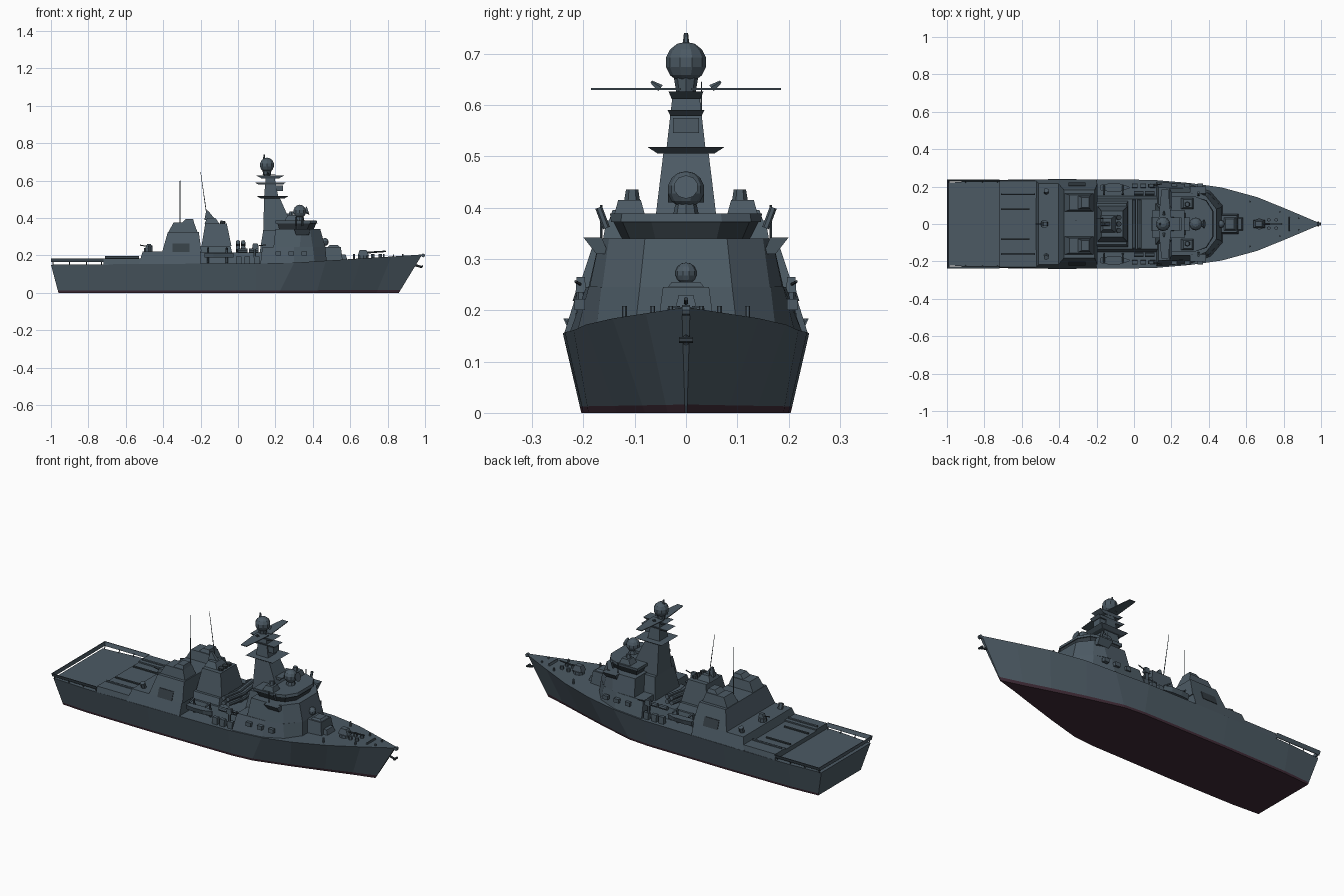
import bpy, bmesh, math
from mathutils import Vector, Matrix


def material(name, rgb):
    m = bpy.data.materials.new(name)
    m.diffuse_color = (*rgb, 1)
    return m


GREY = material("naval grey", (0.072, 0.102, 0.127))
DARK = material("dark fittings", (0.035, 0.048, 0.058))
RED = material("antifouling red", (0.05, 0.024, 0.038))


def finish(name, bm, *mats):
    bmesh.ops.recalc_face_normals(bm, faces=bm.faces)
    me = bpy.data.meshes.new(name)
    bm.to_mesh(me)
    bm.free()
    for m in mats:
        me.materials.append(m)
    ob = bpy.data.objects.new(name, me)
    bpy.context.collection.objects.link(ob)
    return ob


def loft(name, rings, *mats):
    """Closed solid through rings holding equal numbers of points."""
    bm = bmesh.new()
    vs = [[bm.verts.new(p) for p in r] for r in rings]
    n = len(vs[0])
    for a, b in zip(vs, vs[1:]):
        for i in range(n):
            bm.faces.new((a[i], a[(i + 1) % n], b[(i + 1) % n], b[i]))
    bm.faces.new(vs[0][::-1])
    bm.faces.new(vs[-1])
    return finish(name, bm, *mats)


def deckhouse(name, levels, mat=GREY):
    """levels: (z, half outline from aft to fore), mirrored across the centreline."""
    return loft(name, [[(x, y, z) for x, y in h] + [(x, -y, z) for x, y in h[::-1]]
                       for z, h in levels], mat)


def block(name, bottom, top, y=0, y_top=None, mat=GREY):
    """Tapered box from (x0, x1, half width, z) pairs; off-centre boxes are mirrored."""
    y_top = y if y_top is None else y_top
    for s in ((1, -1) if y else (1,)):
        rings = [[(a, s * c - h, z), (b, s * c - h, z), (b, s * c + h, z), (a, s * c + h, z)]
                 for (a, b, h, z), c in ((bottom, y), (top, y_top))]
        loft(name, rings, mat)


def tube(name, p, q, r, r2=None, n=8, mat=GREY):
    p, q = Vector(p), Vector(q)
    bm = bmesh.new()
    rot = (q - p).to_track_quat('Z', 'Y').to_matrix().to_4x4()
    bmesh.ops.create_cone(bm, cap_ends=True, segments=n, radius1=r, radius2=r if r2 is None else r2,
                          depth=(q - p).length, matrix=Matrix.Translation((p + q) / 2) @ rot)
    return finish(name, bm, mat)


def ball(name, c, r, mat=GREY):
    bm = bmesh.new()
    bmesh.ops.create_uvsphere(bm, u_segments=10, v_segments=7, radius=r, matrix=Matrix.Translation(c))
    return finish(name, bm, mat)


# Hull stations: keel x, keel half width, deck x, deck half width, deck z
stations = [(-.96, .19, -1, .22, .15), (-.8, .2, -.8, .235, .152), (-.4, .204, -.4, .24, .155),
            (.1, .2, .1, .236, .157), (.22, .19, .3, .219, .161), (.42, .135, .47, .195, .172),
            (.6, .08, .66, .143, .184), (.74, .036, .82, .078, .194), (.86, .002, .985, .008, .205)]
rings = []
for xb, yb, xt, yt, zt in stations:
    half = [(xb + (xt - xb) * t, yb + (yt - yb) * t, zt * t) for t in (0, .08, 1)]
    rings.append(half + [(x, -y, z) for x, y, z in half[::-1]])
hull = loft("hull", rings, GREY, RED)
for f in hull.data.polygons:
    f.material_index = 1 if max(hull.data.vertices[v].co.z for v in f.vertices) < .02 else 0

# Flight deck safety screens
block("side_screen", (-1, -.72, .002, .164), (-1, -.72, .002, .184), .228, .237)
block("stern_screen", (-.998, -.992, .228, .164), (-1, -.996, .235, .184))
for x in (-.99, -.9, -.81, -.73):
    for s in (1, -1):
        tube("screen_post", (x, s * .222, .15), (x, s * .229, .168), .003, n=4)

# Raised aft deck, hangar and uptakes
block("aft_deck_wing", (-.72, -.52, .048, .15), (-.72, -.52, .046, .184), .188, .184)
block("aft_deck_floor", (-.72, -.52, .145, .15), (-.72, -.52, .145, .176))
for y in (.08, -.08):
    tube("deck_rail", (-.71, y, .18), (-.56, y, .18), .006, n=6, mat=DARK)
    tube("stowed_boom", (-.71, y * 2, .19), (-.53, y * 2, .19), .006, n=6)
block("hangar_base", (-.53, -.2, .238, .153), (-.51, -.2, .217, .22))
block("hangar", (-.405, -.195, .217, .22), (-.375, -.21, .182, .325))
block("hangar_door", (-.35, -.26, .003, .218), (-.35, -.26, .003, .265), .218, .202, DARK)
block("aft_uptake", (-.375, -.215, .05, .32), (-.345, -.235, .04, .375), .115)
block("uptake_hood", (-.30, -.235, .035, .375), (-.28, -.24, .028, .395), .115)
tube("aft_whip_aerial", (-.31, .02, .32), (-.31, .02, .6), .003, .0015, n=5)
tube("aft_gun_mount", (-.48, 0, .22), (-.48, 0, .24), .022)
block("aft_gun", (-.495, -.46, .012, .24), (-.485, -.465, .01, .262))
tube("aft_gun_barrel", (-.485, 0, .248), (-.525, 0, .255), .003, n=5, mat=DARK)
for s in (1, -1):
    tube("aft_decoy_launcher", (-.47, s * .17, .22), (-.47, s * .18, .25), .014, n=6)

# Midships deckhouse and main funnel
block("midships_house", (-.2, .15, .15, .155), (-.2, .15, .135, .215))
block("funnel_base", (-.2, -.03, .125, .21), (-.2, -.04, .11, .25))
block("funnel", (-.195, -.035, .095, .25), (-.175, -.06, .07, .37))
block("funnel_cap", (-.18, -.1, .045, .37), (-.165, -.12, .03, .4))
block("funnel_fin", (-.18, -.12, .012, .39), (-.17, -.16, .005, .44))
for y in (-.035, 0, .035):
    tube("exhaust_pipe", (-.085, y, .36), (-.08, y, .385), .014, n=8, mat=DARK)
tube("tilted_whip_aerial", (-.165, .03, .40), (-.2, .03, .645), .0025, .0012, n=5)

# Boats with davits and missile tubes on each side
for s in (1, -1):
    loft("launch_boat", [[(x, s * .195 + w * a, .2 + b) for a, b in
                          ((-1, .014), (1, .014), (.6, -.012), (-.6, -.012))]
                         for x, w in ((-.18, .014), (-.13, .022), (-.07, .02), (-.025, .004))], GREY)
    for x in (-.16, -.06):
        tube("davit_post", (x, s * .16, .16), (x, s * .165, .24), .006, n=5)
        tube("davit_arm", (x, s * .165, .24), (x, s * .205, .232), .005, n=5)
    for i in range(4):
        x = .0 + .028 * (i % 2)
        z = .222 + .028 * (i // 2)
        tube("missile_tube", (x, -s * .03, z), (x, s * .13, z + .02), .012, n=8)
    for x in (-.01, .035, .085):
        block("deck_locker", (x, x + .03, .012, .155), (x, x + .03, .01, .195), .205)
    tube("life_raft", (.0, s * .165, .225), (.05, s * .165, .225), .012, n=8)
    tube("life_raft", (.06, s * .165, .225), (.11, s * .165, .225), .012, n=8)
    # Side machine guns
    tube("side_gun_post", (.09, s * .205, .19), (.09, s * .205, .24), .008, n=6)
    block("side_gun_body", (.075, .11, .01, .235), (.08, .105, .008, .265), .205)
    tube("side_gun_barrel", (.1, s * .205, .25), (.15, s * .215, .256), .003, n=5, mat=DARK)

# Forward superstructure, bridge and bridge wings
deckhouse("forward_superstructure", [
    (.158, [(.12, .226), (.30, .212), (.41, .175), (.475, .1)]),
    (.245, [(.13, .195), (.30, .19), (.40, .165), (.467, .09)])])
deckhouse("bridge_block", [
    (.245, [(.19, .19), (.33, .188), (.40, .163), (.467, .09)]),
    (.34, [(.2, .168), (.34, .168), (.385, .15), (.44, .08)])])
block("bridge_wing", (.31, .38, .012, .31), (.3, .385, .018, .342), .163, .182)
deckhouse("bridge_windows", [
    (.34, [(.22, .125), (.32, .125), (.37, .11), (.405, .06)]),
    (.375, [(.21, .143), (.325, .143), (.385, .125), (.42, .068)])], DARK)
deckhouse("bridge_roof", [
    (.372, [(.2, .146), (.325, .146), (.388, .127), (.424, .07)]),
    (.388, [(.2, .148), (.325, .148), (.385, .125), (.42, .068)])])
block("side_sensor_house", (.25, .32, .03, .386), (.265, .31, .022, .415), .11)
for s in (1, -1):
    tube("sensor_pedestal", (.285, s * .105, .41), (.285, s * .105, .435), .016, .012, n=6)
    tube("searchlight", (.345, s * .155, .36), (.345, s * .17, .40), .007, n=6)
    tube("wing_aerial", (.31, s * .165, .34), (.31, s * .165, .405), .0025, n=4)
    for x in (.2, .27, .34):
        block("wall_locker", (x, x + .03, .01, .2), (x, x + .03, .01, .222), .207)
tube("director_pedestal", (.33, 0, .386), (.33, 0, .41), .025, .02)
ball("director_dome", (.33, 0, .435), .036)
tube("director_dish", (.36, 0, .435), (.375, 0, .44), .012, .024, n=10)

# Mast
block("mast_base", (.115, .24, .11, .21), (.135, .22, .085, .335))
block("mast_lower", (.135, .30, .065, .335), (.14, .22, .043, .515))
block("mast_ledge", (.26, .285, .035, .41), (.23, .30, .035, .425))
block("lower_platform", (.12, .25, .055, .505), (.1, .27, .075, .518))
block("mast_upper", (.14, .215, .038, .515), (.148, .195, .026, .62))
block("front_radar", (.2, .24, .025, .545), (.2, .24, .025, .575))
block("middle_platform", (.11, .24, .03, .578), (.09, .255, .036, .59))
block("upper_platform", (.125, .22, .028, .612), (.1, .245, .034, .626))
for s in (1, -1):
    loft("yardarm", [[(x, s * y, z) for x, z in ((.165 - w, .629), (.165 + w, .629),
                                                 (.165 + w, .633), (.165 - w, .633))]
                     for y, w in ((.01, .035), (.07, .03), (.185, .018))], GREY)
    tube("yard_brace", (.16, s * .05, .632), (.16, s * .068, .645), .008, .003, n=5)
tube("radome_neck", (.155, 0, .62), (.155, 0, .655), .018, .024)
ball("radome", (.155, 0, .683), .04)
tube("mast_light", (.14, 0, .715), (.14, 0, .74), .007, .004, n=6)

# Foredeck house, gun and deck fittings
block("foredeck_house", (.44, .56, .055, .17), (.44, .55, .045, .245))
block("foredeck_launcher", (.48, .545, .035, .245), (.49, .535, .028, .255))
ball("foredeck_dome", (.465, 0, .272), .021)
block("foredeck_step", (.55, .585, .035, .175), (.55, .575, .03, .205))
tube("gun_ring", (.67, 0, .18), (.67, 0, .2), .03, n=10)
block("gun_turret", (.64, .70, .022, .2), (.65, .685, .014, .23))
tube("gun_barrel", (.69, 0, .215), (.79, 0, .222), .005, .004, n=6, mat=DARK)
for s in (1, -1):
    for x in (.72, .76):
        tube("windlass", (x, s * .022, .185), (x, s * .022, .208), .01, n=6)
    for x, y in ((.62, .12), (.78, .065), (.88, .03)):
        tube("bollard", (x, s * y, .18), (x, s * y, .208), .005, n=6)
block("breakwater", (.825, .835, .04, .19), (.83, .835, .035, .206))

# Bow anchor and stem head
tube("anchor_shank", (.94, 0, .15), (.985, 0, .137), .006, n=6, mat=DARK)
tube("anchor_fluke", (.985, -.014, .142), (.985, .014, .142), .006, n=6, mat=DARK)
tube("stem_roller", (.99, -.008, .2), (.99, .008, .2), .01, n=8)
